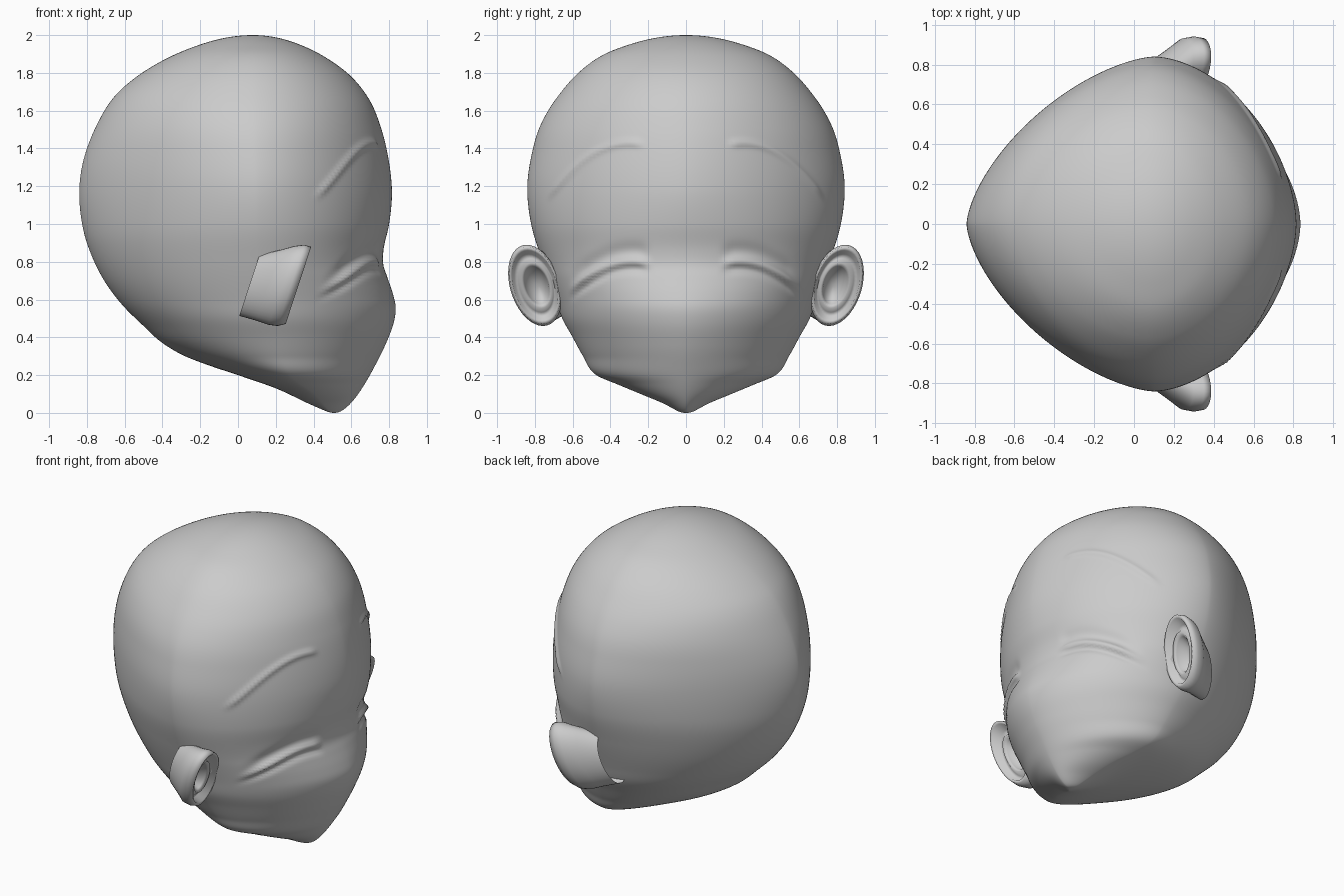
import bpy, bmesh, math

if "Cube" in bpy.data.objects:
    bpy.data.objects.remove(bpy.data.objects["Cube"])

skin = bpy.data.materials.new("clay_grey")
skin.diffuse_color = (0.6, 0.6, 0.6, 1)
skin.use_nodes = True
skin.node_tree.nodes["Principled BSDF"].inputs["Base Color"].default_value = skin.diffuse_color


def curve(points):
    """Smooth function of the polar angle through (z, value) points, top to bottom."""
    t = [math.acos(max(-1, min(1, z - 1))) for z, _ in points]
    v = [p[1] for p in points]
    n = len(t)
    slope = [(v[i + 1] - v[i]) / (t[i + 1] - t[i]) for i in range(n - 1)]
    m = [slope[0]] + [(slope[i - 1] + slope[i]) / 2 for i in range(1, n - 1)] + [slope[-1]]

    def f(a):
        i = 0
        while i < n - 2 and a > t[i + 1]:
            i += 1
        h = t[i + 1] - t[i]
        s = (a - t[i]) / h
        return ((2 * s**3 - 3 * s**2 + 1) * v[i] + (s**3 - 2 * s**2 + s) * h * m[i]
                + (3 * s**2 - 2 * s**3) * v[i + 1] + (s**3 - s**2) * h * m[i + 1])
    return f


def loft(name, rings, start=None, end=None):
    """Skin closed rings of points, with optional pole points."""
    bm = bmesh.new()
    rows = [[bm.verts.new(p) for p in r] for r in rings]
    n = len(rows[0])
    for a, b in zip(rows, rows[1:]):
        for i in range(n):
            j = (i + 1) % n
            bm.faces.new((a[i], a[j], b[j], b[i]))
    for pole, row in ((start, rows[0]), (end, rows[-1])):
        if pole:
            c = bm.verts.new(pole)
            for i in range(n):
                bm.faces.new((c, row[i], row[(i + 1) % n]))
    bmesh.ops.recalc_face_normals(bm, faces=bm.faces)
    for f in bm.faces:
        f.smooth = True
    me = bpy.data.meshes.new(name)
    bm.to_mesh(me)
    bm.free()
    me.materials.append(skin)
    ob = bpy.data.objects.new(name, me)
    bpy.context.collection.objects.link(ob)
    return ob


# Head profiles: back, front, half width, widest point, and roundness
back = curve([(2, .08), (1.95, -.2), (1.865, -.4), (1.77, -.55), (1.68, -.65),
              (1.52, -.75), (1.33, -.82), (1.18, -.84), (1.03, -.83), (.9, -.8),
              (.72, -.72), (.58, -.62), (.46, -.5), (.37, -.4), (.3, -.28),
              (.25, -.15), (.2, 0), (.13, .2), (.06, .35), (.02, .44), (0, .51)])
front = curve([(2, .08), (1.96, .3), (1.89, .45), (1.78, .6), (1.65, .7), (1.5, .76),
               (1.38, .79), (1.25, .81), (1.15, .815), (1, .8), (.86, .77), (.78, .77),
               (.72, .79), (.63, .82), (.56, .835), (.48, .825), (.36, .78), (.24, .72),
               (.12, .65), (.03, .575), (0, .51)])
width = curve([(2, 0), (1.95, .3), (1.9, .43), (1.8, .57), (1.7, .66), (1.6, .73),
               (1.5, .78), (1.4, .81), (1.2, .84), (1, .82), (.8, .76), (.6, .69),
               (.5, .655), (.4, .6), (.3, .545), (.2, .475), (.15, .36), (.1, .24),
               (.05, .12), (0, 0)])
middle = curve([(2, .08), (1.2, .1), (.7, .13), (.4, .2), (.2, .27), (.1, .4), (0, .51)])
round_back = curve([(2, 2), (1.7, 1.8), (1.2, 1.55), (.8, 1.65), (.4, 1.8), (0, 1.7)])
round_front = curve([(2, 2), (1.7, 1.85), (1.2, 1.75), (.8, 1.9), (.5, 1.75), (0, 1.65)])


def bump(d, w):
    return math.exp(-(d / w) ** 2)


def face_relief(y, z):
    """Raised eyebrows, and brow folds over the closed eyes."""
    y = abs(y)
    out = 0
    if .22 < y < .73:
        fade = min(1, (y - .22) / .04, (.73 - y) / .04)
        out += .013 * fade * bump(z - 1.43 + 1.6 * (y - .3) ** 2, .018)
    if .18 < y < .62:
        fade = min(1, (y - .18) / .06, (.62 - y) / .08)
        d = z - .79 + 1.4 * (y - .28) ** 2
        out += fade * (.02 * bump(d - .012, .022) - .014 * bump(d + .03, .02)
                       - .012 * bump(d - .07, .04))
    return out


# Head
ROWS, SEGS = 200, 240
rings = []
for r in range(1, ROWS):
    a = math.pi * r / ROWS
    z = 1 + math.cos(a)
    xb, xf, w, xc = back(a), front(a), width(a), middle(a)
    nb, nf = round_back(a), round_front(a)
    ring = []
    for s in range(SEGS):
        p = 2 * math.pi * s / SEGS
        c, q = math.cos(p), math.sin(p)
        n = nf if c > 0 else nb
        reach = xf - xc if c > 0 else xc - xb
        x = xc + math.copysign(abs(c) ** (2 / n), c) * reach
        y = math.copysign(abs(q) ** (2 / n), q) * w
        if c > 0:
            k = face_relief(y, z)
            x, y = x + k * .8, y + k * .6 * math.copysign(min(1, abs(y) / .5), y)
        ring.append((x, y, z))
    rings.append(ring)
loft("head", rings, (.08, 0, 2), (.51, 0, 0))

# Ears: cupped, leaning ovals with a rolled rim (scale, forward, outward)
EAR = [(.75, -.24, -.1), (.87, -.14, -.045), (.97, -.07, -.005), (1, -.02, 0),
       (.95, .02, 0), (.86, .018, 0), (.77, -.035, 0), (.66, -.035, -.005),
       (.56, -.01, -.01), (.46, -.03, -.01), (.33, -.09, -.015)]
for side, name in ((1, "left_ear"), (-1, "right_ear")):
    rings = []
    for scale, dx, dy in EAR:
        ring = []
        for s in range(40):
            p = 2 * math.pi * s / 40
            h = .215 * scale * math.sin(p)
            y = .8 + dy + .135 * scale * math.cos(p) + .2 * h
            ring.append((.3 + dx + .33 * h, side * y, .675 + h))
        rings.append(ring)
    loft(name, rings, end=(.2, side * .78, .675))
